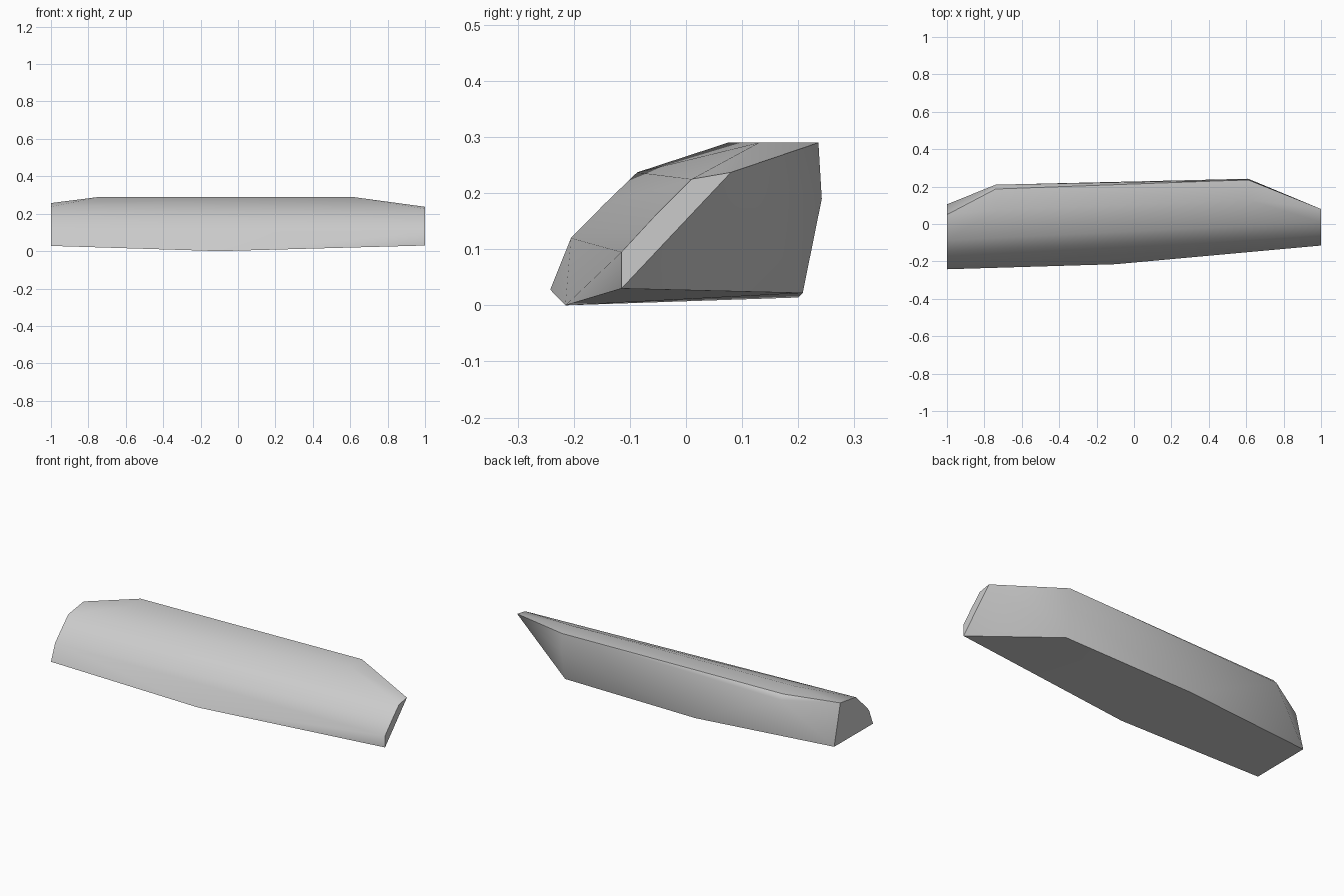
import bpy
import bmesh
import math

cube = bpy.data.objects.get("Cube")
if cube:
    bpy.data.objects.remove(cube, do_unlink=True)

# Plain grey surface
grey = bpy.data.materials.new("light_grey")
grey.use_nodes = True
colour = (0.6, 0.6, 0.6, 1.0)
grey.diffuse_color = colour
grey.node_tree.nodes["Principled BSDF"].inputs["Base Color"].default_value = colour

# Cross-sections along x, each a list of (y, z) corners
stations = {
    # left end cap: front foot, front knuckles, top edge, back foot
    -1.0: [(-0.242, 0.028), (-0.205, 0.12), (-0.146, 0.18),
           (-0.087, 0.237), (0.05, 0.257), (0.105, 0.03)],
    # start of the flat top with the narrow back bevel
    -0.74: [(0.075, 0.29), (0.187, 0.29), (0.21, 0.265)],
    # lowest point of the front edge
    -0.1: [(-0.215, 0.0)],
    # bend of the back foot
    -0.2: [(0.2, 0.014)],
    # end of the flat top and the full back wall
    0.61: [(0.13, 0.29), (0.236, 0.29), (0.242, 0.19), (0.208, 0.022)],
    # narrow right end cap
    1.0: [(-0.115, 0.03), (-0.115, 0.095), (-0.053, 0.162),
          (0.01, 0.225), (0.08, 0.237)],
}

# Faceted body skinned over the sections
bm = bmesh.new()
for x, corners in stations.items():
    for y, z in corners:
        bm.verts.new((x, y, z))
bmesh.ops.convex_hull(bm, input=bm.verts[:])
loose = [v for v in bm.verts if not v.link_faces]
bmesh.ops.delete(bm, geom=loose, context="VERTS")
bmesh.ops.recalc_face_normals(bm, faces=bm.faces[:])

mesh = bpy.data.meshes.new("body")
bm.to_mesh(mesh)
bm.free()
mesh.materials.append(grey)
body = bpy.data.objects.new("body", mesh)
bpy.context.collection.objects.link(body)

# Smooth front, sharp caps and base
bpy.ops.object.select_all(action="DESELECT")
body.select_set(True)
bpy.context.view_layer.objects.active = body
bpy.ops.object.shade_smooth_by_angle(angle=math.radians(42))
